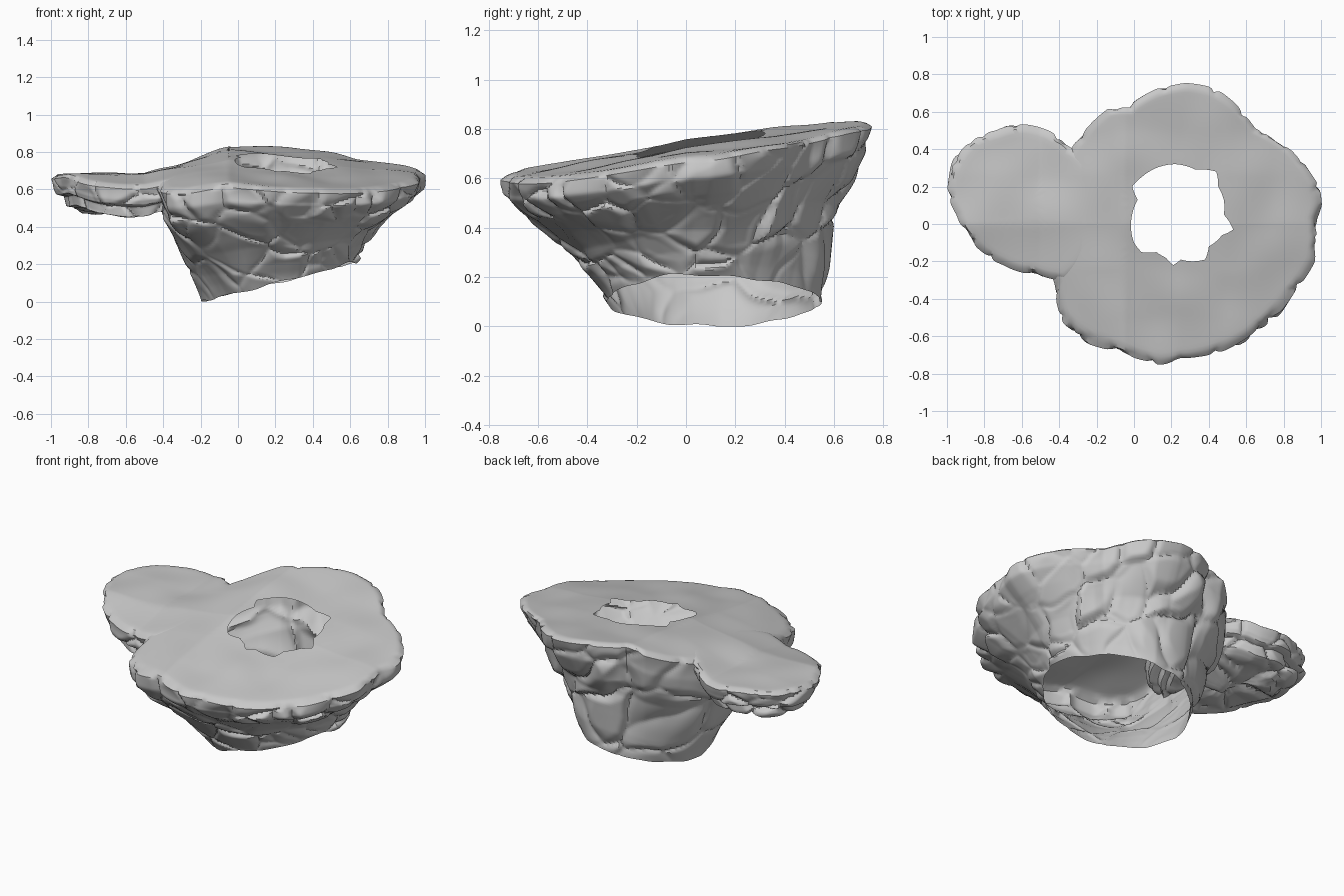
import bpy, bmesh, math
from mathutils import Vector, noise

if "Cube" in bpy.data.objects:
    bpy.data.objects.remove(bpy.data.objects["Cube"], do_unlink=True)

stone = bpy.data.materials.new("grey stone")
stone.use_nodes = True
COLOUR = (0.58, 0.58, 0.58, 1)
stone.diffuse_color = COLOUR
bsdf = next(n for n in stone.node_tree.nodes if n.type == 'BSDF_PRINCIPLED')
bsdf.inputs["Base Color"].default_value = COLOUR
bsdf.inputs["Roughness"].default_value = 0.9


def lerp(a, b, t):
    return a + (b - a) * t


def clamp(v, lo=0.0, hi=1.0):
    return max(lo, min(hi, v))


def table(keys, vals, t):
    """Linear lookup in a short profile."""
    for i in range(len(keys) - 1):
        if t <= keys[i + 1]:
            return lerp(vals[i], vals[i + 1], (t - keys[i]) / (keys[i + 1] - keys[i]))
    return vals[-1]


def outline(points, centre):
    """Turn outline points into a radius-by-angle function around a centre."""
    polar = sorted((math.atan2(y - centre[1], x - centre[0]),
                    math.hypot(x - centre[0], y - centre[1])) for x, y in points)
    tau = 2 * math.pi
    polar = [(polar[-1][0] - tau, polar[-1][1])] + polar + [(polar[0][0] + tau, polar[0][1])]
    keys, vals = zip(*polar)
    return lambda a: table(keys, vals, math.atan2(math.sin(a), math.cos(a)))


def top_height(x, y):
    """Tilted, gently wavy upper surface, levelling out over the side ledge."""
    level = clamp((-0.1 - x) / 0.4)
    z = 0.75 + (0.115 - 0.09 * level if y > 0 else 0.19) * y
    z -= 0.07 * (max(x, -0.5) - 0.1) + 0.26 * clamp(-0.05 - x, 0, 0.45)
    return z + 0.014 * noise.noise(Vector((x * 4, y * 4, 0.3)))


def chunk(p, scale, bulge):
    """Radial offset that splits a rock face into separate tilted blocks."""
    warp = 0.2 * noise.noise_vector(p * 5)
    q = Vector((p.x * scale, p.y * scale, p.z * scale * 1.35)) + warp
    dist, cells = noise.voronoi(q)
    c = cells[0]
    crack = clamp((dist[1] - dist[0]) / 0.3)
    tilt = noise.noise_vector(c * 5.3)
    offset = 0.024 * noise.noise(c * 7.7) + 0.045 * tilt.dot(q - c)
    return -0.02 * (1 - crack) ** 2 + bulge * offset * crack


def loft(name, rings, cap=False):
    bm = bmesh.new()
    loops = [[bm.verts.new(p) for p in ring] for ring in rings]
    n = len(loops[0])
    for a, b in zip(loops, loops[1:]):
        for j in range(n):
            k = (j + 1) % n
            bm.faces.new((a[j], b[j], b[k], a[k]))
    if cap:
        bm.faces.new(loops[0])
        bm.faces.new(loops[-1][::-1])
    mesh = bpy.data.meshes.new(name)
    bm.to_mesh(mesh)
    bm.free()
    mesh.materials.append(stone)
    obj = bpy.data.objects.new(name, mesh)
    bpy.context.collection.objects.link(obj)
    bpy.ops.object.select_all(action='DESELECT')
    obj.select_set(True)
    bpy.context.view_layer.objects.active = obj
    bpy.ops.object.shade_smooth_by_angle(angle=math.radians(35))


# ---- Main hollow rock: open shell from the hole, over the top, down to the base
C = (0.25, 0.03)
rim = outline([(0.98, 0.03), (1.0, 0.1), (0.985, 0.22), (0.85, 0.40), (0.65, 0.51),
               (0.62, 0.55), (0.52, 0.66), (0.42, 0.73), (0.28, 0.755), (0.12, 0.72),
               (0.0, 0.65), (-0.02, 0.62), (-0.14, 0.62), (-0.24, 0.53), (-0.34, 0.40),
               (-0.42, 0.2), (-0.45, -0.1), (-0.43, -0.33), (-0.39, -0.52),
               (-0.24, -0.64), (-0.09, -0.68), (0.0, -0.72), (0.15, -0.75),
               (0.27, -0.73), (0.42, -0.70), (0.66, -0.57), (0.86, -0.36),
               (0.97, -0.2)], C)
hole = outline([(0.53, -0.03), (0.48, 0.05), (0.48, 0.13), (0.45, 0.2), (0.44, 0.28),
                (0.33, 0.29), (0.22, 0.32), (0.12, 0.3), (0.04, 0.25), (-0.01, 0.2),
                (0.02, 0.13), (-0.01, 0.05), (0.0, -0.1), (0.04, -0.15), (0.12, -0.15),
                (0.17, -0.18), (0.21, -0.22), (0.25, -0.19), (0.38, -0.19),
                (0.40, -0.12), (0.47, -0.06)], C)
base = outline([(0.63, 0.1), (0.56, 0.28), (0.45, 0.43), (0.3, 0.54), (0.12, 0.54),
                (-0.03, 0.45), (-0.15, 0.29), (-0.2, 0.14), (-0.17, -0.02),
                (-0.06, -0.19), (0.1, -0.30), (0.3, -0.31), (0.5, -0.2), (0.6, -0.05)], C)

# Inward travel of the wall against depth, for each side of the rock
DEPTH = (0, 0.15, 0.3, 0.45, 0.6, 0.8, 1)
FRONT = (0, 0.03, 0.21, 0.45, 0.67, 0.86, 1)
BACK_RIGHT = (0, 0.12, 0.30, 0.46, 0.60, 0.80, 1)
BACK = (0, 0.09, 0.42, 0.78, 0.82, 0.86, 1)
BACK_LEFT = (0, 0.05, 0.16, 0.45, 0.60, 0.78, 1)
LEFT = (0, 0.05, 0.13, 0.30, 0.47, 0.75, 1)
FRONT_LEFT = (0, 0.04, 0.15, 0.36, 0.56, 0.80, 1)
AROUND = [math.radians(d) for d in range(-180, 181, 45)]
SIDES = (LEFT, FRONT_LEFT, FRONT, FRONT, FRONT, BACK_RIGHT, BACK, BACK_LEFT, LEFT)
EDGE = 0.02
SEG, SIDE, TOP = 320, 56, 26


def polar_point(centre, a, r):
    return Vector((centre[0] + r * math.cos(a), centre[1] + r * math.sin(a), 0))


def top_point(a, s, inner, outer, centre, scale):
    p = polar_point(centre, a, lerp(inner(a), outer(a), s))
    w = clamp((s - 0.9) / 0.1)
    p.z = top_height(p.x, p.y) - EDGE * w ** 2
    d = chunk(p, scale, 0.3) * w
    return p + Vector((d * math.cos(a), d * math.sin(a), 0))


def block_scale(a):
    """Larger blocks at the back and left."""
    return 4.6 - 1.5 * max(0, math.sin(a - 0.3)) - 1.2 * max(0, -math.cos(a))


def wall_point(a, t):
    inward = table(AROUND, [table(DEPTH, side, t) for side in SIDES], a)
    edge = polar_point(C, a, rim(a))
    foot = polar_point(C, a, base(a))
    z_foot = max(0, 0.05 + 0.25 * foot.x + 0.02 * noise.noise(foot * 6))
    p = polar_point(C, a, lerp(rim(a), base(a), inward))
    p.z = lerp(top_height(edge.x, edge.y) - EDGE, z_foot, t)
    d = chunk(p, block_scale(a), 0.3 + 1.3 * clamp(t / 0.12)) * clamp((1.05 - t) / 0.15)
    return p + Vector((d * math.cos(a), d * math.sin(a), 0))


angles = [2 * math.pi * j / SEG - math.pi for j in range(SEG)]
rings = [[top_point(a, i / TOP, hole, rim, C, block_scale(a)) for a in angles]
         for i in range(TOP + 1)]
rings += [[wall_point(a, i / SIDE) for a in angles] for i in range(1, SIDE + 1)]
loft("hollow_rock", rings)

# ---- Side ledge: layered slab merging into the left of the rock
L = (-0.58, 0.12)
ledge_rim = outline([(-1.0, 0.19), (-0.97, 0.33), (-0.88, 0.45), (-0.74, 0.5),
                     (-0.6, 0.535), (-0.46, 0.5), (-0.34, 0.41), (-0.2, 0.3),
                     (-0.16, 0.1), (-0.22, -0.12), (-0.29, -0.25), (-0.36, -0.31),
                     (-0.52, -0.27), (-0.7, -0.22), (-0.88, -0.08), (-0.95, 0.05)], L)
LAYER_T = (0, 0.2, 0.35, 0.42, 0.65, 0.75, 1)
INSET = (0, 0.02, 0.05, 0.15, 0.18, 0.30, 0.97)
DROP = (0, 0.06, 0.085, 0.095, 0.15, 0.165, 0.185)


def ledge_top(a, s):
    """Same surface as the rock, dipping under it towards the hole."""
    p = top_point(a, s, lambda _: 0.01, ledge_rim, L, 5.0)
    p.z += clamp(-0.03 * (p.x + 0.28), -0.01, 0.004)
    return p


def ledge_point(a, t):
    edge = ledge_top(a, 1)
    p = polar_point(L, a, ledge_rim(a) * (1 - table(LAYER_T, INSET, t)))
    p.z = lerp(edge.z, 0.66, clamp((t - 0.65) / 0.35)) - table(LAYER_T, DROP, t)
    d = chunk(p, 5.0, 0.3 + clamp(t / 0.15))
    under = clamp((t - 0.6) / 0.2)
    side = d * (1 - under)
    return p + Vector((side * math.cos(a), side * math.sin(a), -d * under))


angles = [2 * math.pi * j / 200 - math.pi for j in range(200)]
rings = [[ledge_top(a, i / 16) for a in angles] for i in range(17)]
rings += [[ledge_point(a, i / 36) for a in angles] for i in range(1, 37)]
loft("side_ledge", rings, cap=True)
